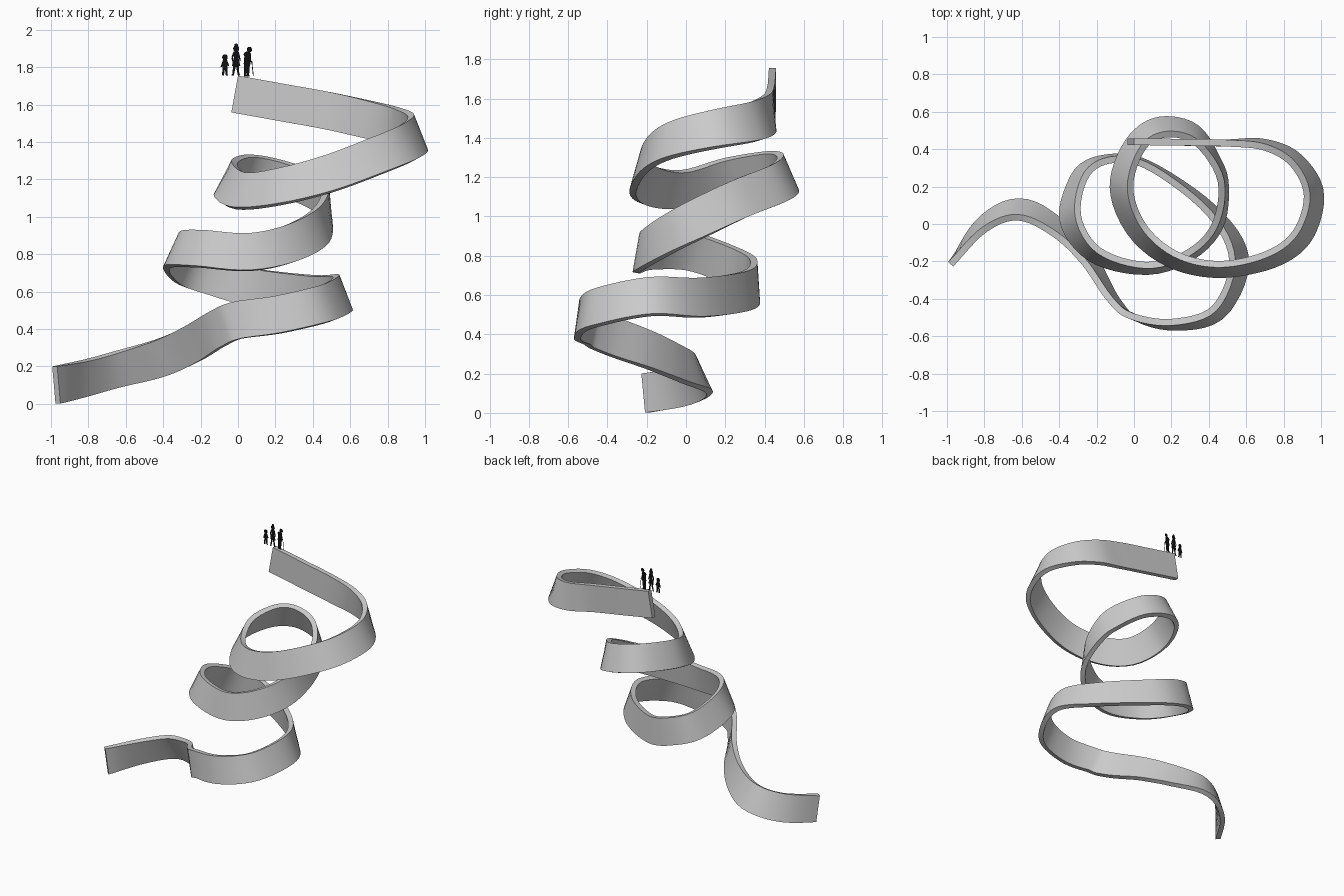
import bpy, bmesh, math
from mathutils import Vector, geometry

if "Cube" in bpy.data.objects:
    bpy.data.objects.remove(bpy.data.objects["Cube"])

WIDTH, THICK, STEPS = 0.2, 0.036, 6

# top edge of the ribbon, from the high end to the ground: x, y, z, outward lean of the lower edge
PATH = [
    (0.00, .44, 1.755, 0), (.25, .437, 1.71, 0), (.50, .432, 1.665, 0), (.70, .41, 1.62, .1),
    (.85, .32, 1.58, .22), (.925, .15, 1.54, .35), (.86, -.05, 1.485, .38), (.70, -.165, 1.415, .33),
    (.45, -.215, 1.32, .27), (.22, -.16, 1.255, .3), (.05, -.01, 1.23, .4), (-.02, .20, 1.29, .46),
    (.05, .41, 1.325, .42), (.18, .48, 1.31, .4), (.34, .43, 1.26, .3), (.465, .23, 1.18, .08),
    (.43, -.01, 1.06, .08), (.28, -.16, .965, .12), (.06, -.22, .91, .17), (-.19, -.14, .925, .3),
    (-.30, .05, .91, .42), (-.25, .27, .83, .25), (-.10, .345, .775, .06), (.10, .295, .72, .06),
    (.40, .06, .685, .18), (.525, -.19, .685, .36), (.43, -.45, .63, .28), (.20, -.525, .575, .15),
    (-.02, -.49, .545, 0), (-.13, -.40, .50, -.12), (-.27, -.20, .42, -.25), (-.43, -.05, .345, -.33),
    (-.62, .035, .285, -.42), (-.80, -.03, .235, -.28), (-.98, -.215, .2, 0),
]


def spline(points, steps):
    """Catmull-Rom samples through 4D points."""
    p = [Vector(q) for q in points]
    p = [2 * p[0] - p[1]] + p + [2 * p[-1] - p[-2]]
    out = []
    for a, b, c, d in zip(p, p[1:], p[2:], p[3:]):
        for i in range(steps):
            t = i / steps
            out.append(b + (c - a) * (t / 2) + (2 * a - 5 * b + 4 * c - d) * (t * t / 2)
                       + (3 * b - a - 3 * c + d) * (t ** 3 / 2))
    return out + [p[-2]]


def finish(name, bm):
    mesh = bpy.data.meshes.new(name)
    bm.to_mesh(mesh)
    bm.free()
    obj = bpy.data.objects.new(name, mesh)
    bpy.context.collection.objects.link(obj)
    return obj


# winding ribbon: a slab section swept along the path
bm = bmesh.new()
samples = spline(PATH, STEPS)
rings = []
for i, s in enumerate(samples):
    t = (samples[min(i + 1, len(samples) - 1)] - samples[max(i - 1, 0)]).xyz.normalized()
    side = Vector((0, 0, 1)).cross(t).normalized()
    down = side.cross(t).normalized()
    if down.z > 0:
        down.negate()
    u = side * s.w + down * math.sqrt(1 - s.w ** 2)
    n = t.cross(u) * (THICK / 2)
    top, low = s.xyz, s.xyz + u * WIDTH
    rings.append([bm.verts.new(v) for v in (top + n, top - n, low - n, low + n)])
for a, b in zip(rings, rings[1:]):
    for k in range(4):
        bm.faces.new((a[k], a[k - 1], b[k - 1], b[k]))
bm.faces.new(rings[0])
bm.faces.new(rings[-1][::-1])
bmesh.ops.recalc_face_normals(bm, faces=bm.faces)
ribbon = finish("winding_ribbon", bm)
bpy.context.view_layer.objects.active = ribbon
ribbon.select_set(True)
bpy.ops.object.shade_smooth_by_angle(angle=math.radians(35))

black = bpy.data.materials.new("black")
black.diffuse_color = (0.005, 0.005, 0.005, 1)
black.use_nodes = True
black.node_tree.nodes["Principled BSDF"].inputs["Base Color"].default_value = black.diffuse_color


def figure(name, x, z, discs, limbs, y=0.437):
    """Flat cut-out standing in the xz plane; local units are hundredths."""
    bm = bmesh.new()
    def face(pts):
        bm.faces.new([bm.verts.new((x + px / 100, y, z + pz / 100)) for px, pz in pts])
    for cx, cz, rx, rz in discs:
        face([(cx + rx * math.cos(k * math.tau / 14), cz + rz * math.sin(k * math.tau / 14))
              for k in range(14)])
    for x0, z0, w0, x1, z1, w1 in limbs:
        d = Vector((x1 - x0, z1 - z0)).normalized()
        px, pz = -d.y / 2, d.x / 2
        face([(x0 + px * w0, z0 + pz * w0), (x0 - px * w0, z0 - pz * w0),
              (x1 - px * w1, z1 - pz * w1), (x1 + px * w1, z1 + pz * w1)])
    finish(name, bm).data.materials.append(black)


# flat cut-out figures: discs (x, z, rx, rz), tapered limbs (x, z, width, x, z, width)
figure("child_cutout", -.07, 1.755,
       [(0, 9.8, 1.5, 1.6)],
       [(0, 8.6, 2.2, 0, 4.6, 2.8), (-.5, 5, 1.5, -1, .3, 1), (.6, 5, 1.5, .9, .3, 1),
        (-1.4, .3, .7, -.4, .3, .7), (.5, .3, .7, 1.7, .3, .7),
        (-.7, 8, 1, -1.9, 4.6, .7), (.7, 8, 1, 2, 5.2, .7)])
figure("woman_cutout", -.01, 1.755,
       [(0, 14.4, 1.6, 1.7), (0, 16.2, 1, .9)],
       [(0, 13, 2.6, 0, 9.5, 2.4), (0, 9.8, 2.4, 0, 5, 4.6), (-.8, 5.2, 1.5, -1.7, .3, .9),
        (.7, 5.2, 1.5, 1.3, .3, .9), (-2.6, .3, .7, -1.2, .3, .7), (.9, .3, .7, 2.2, .3, .7),
        (-1, 12.4, 1, -2.2, 9.5, .8), (-2.2, 9.5, .8, -1.5, 7, .6), (1, 12.4, 1, 2.2, 8, .7)])
figure("old_man_cutout", .05, 1.75,
       [(1.1, 14.4, 1.4, 1.5), (0, 11.8, 2, 1.6)],
       [(.2, 12.6, 3.2, -.2, 6.5, 3.6), (-.7, 7, 1.9, -1.2, .3, 1.3), (.5, 7, 1.8, .3, .3, 1.2),
        (-1.8, .4, .8, 0, .4, .8), (-.2, .4, .8, 1.2, .4, .8),
        (1.2, 11.5, 1.2, 1.6, 8.6, .9), (1.6, 8.6, .9, 2.6, 7.4, .7), (2.4, 7.8, .4, 3.2, .2, .4)])
